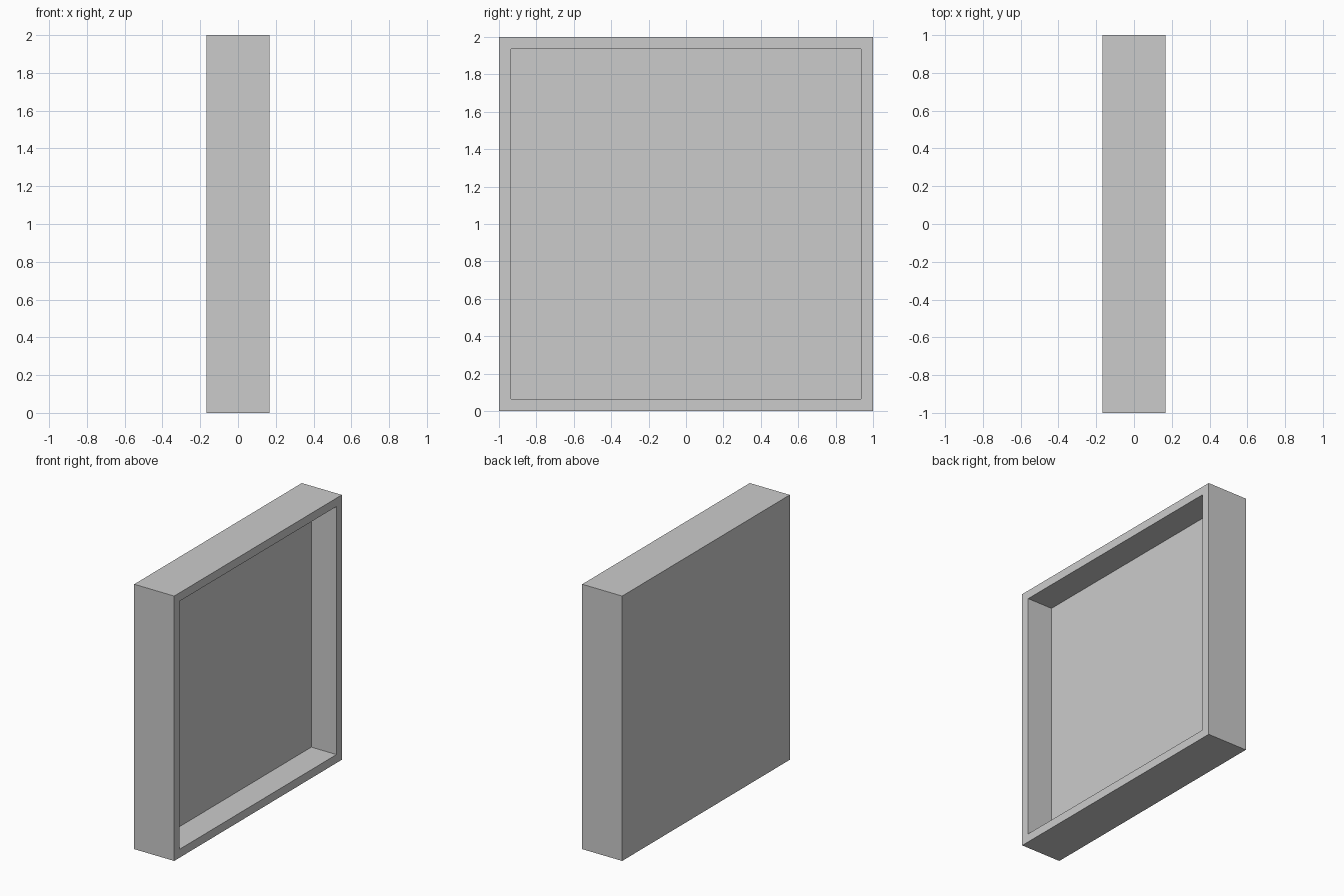
import bpy, bmesh
from mathutils import Vector

if "Cube" in bpy.data.objects:
    bpy.data.objects.remove(bpy.data.objects["Cube"])

HALF_DEPTH = 0.167   # half thickness along x
RIM = 0.09           # width of the raised border
RECESS = 0.21        # depth of the tray opening on +x

# Solid square slab standing on the ground
bm = bmesh.new()
bmesh.ops.create_cube(bm, size=2.0)
bmesh.ops.scale(bm, vec=(HALF_DEPTH, 1, 1), verts=bm.verts)
bmesh.ops.translate(bm, vec=(0, 0, 1), verts=bm.verts)

# Inset the +x face to leave the rim, then sink the panel inwards
bm.normal_update()
panel = max(bm.faces, key=lambda f: f.normal.x)
bmesh.ops.inset_region(bm, faces=[panel], thickness=RIM)
sunk = bmesh.ops.extrude_discrete_faces(bm, faces=[panel])["faces"][0]
bmesh.ops.translate(bm, vec=Vector((-RECESS, 0, 0)), verts=sunk.verts)
bmesh.ops.recalc_face_normals(bm, faces=bm.faces)

mesh = bpy.data.meshes.new("recessed_panel")
bm.to_mesh(mesh)
bm.free()
bpy.context.collection.objects.link(bpy.data.objects.new("recessed_panel", mesh))
